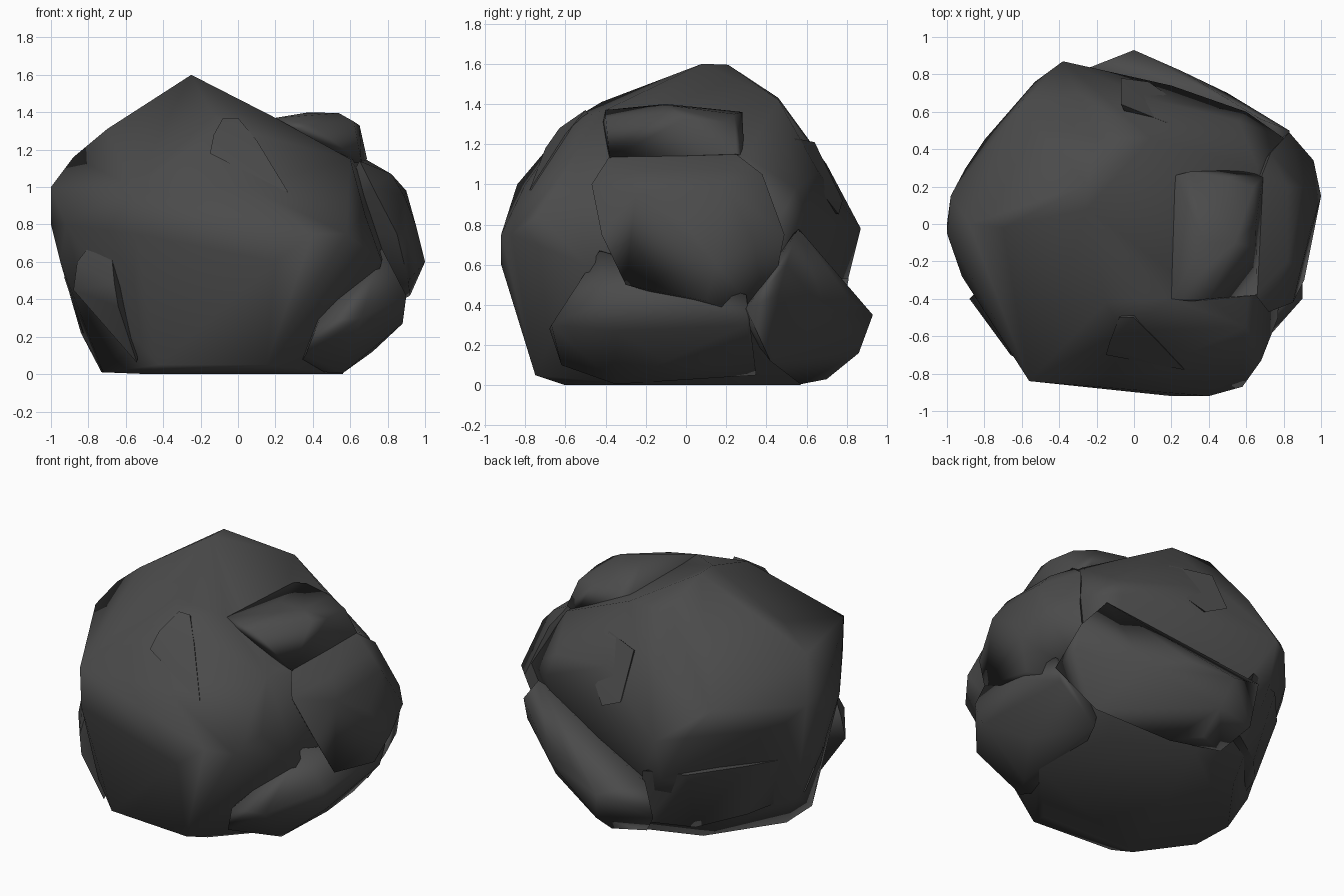
import bpy, bmesh, math

stone = bpy.data.materials.new("dark_stone")
stone.diffuse_color = (.07, .07, .07, 1)


def rock(name, pts):
    """Closed convex chunk of stone spanning a few corner points."""
    bm = bmesh.new()
    for p in pts:
        bm.verts.new(p)
    out = bmesh.ops.convex_hull(bm, input=bm.verts[:])
    loose = {g for g in out["geom_interior"] + out["geom_unused"]
             if isinstance(g, bmesh.types.BMVert)}
    bmesh.ops.delete(bm, geom=list(loose), context="VERTS")
    bmesh.ops.dissolve_limit(bm, angle_limit=math.radians(4),
                             verts=bm.verts[:], edges=bm.edges[:])
    bmesh.ops.recalc_face_normals(bm, faces=bm.faces[:])
    me = bpy.data.meshes.new(name)
    bm.to_mesh(me)
    bm.free()
    me.materials.append(stone)
    ob = bpy.data.objects.new(name, me)
    bpy.context.collection.objects.link(ob)
    bpy.ops.object.select_all(action="DESELECT")
    ob.select_set(True)
    bpy.context.view_layer.objects.active = ob
    bpy.ops.object.shade_smooth_by_angle(angle=math.radians(80))
    wn = ob.modifiers.new("soft_facets", "WEIGHTED_NORMAL")
    wn.keep_sharp = True
    return ob


# Main boulder: underside, waist, shoulders, peak
rock("boulder_body", [
    (-.48, -.58, 0), (.2, -.6, 0), (.56, -.2, 0), (.5, .35, 0),
    (0, .57, 0), (-.42, .42, 0), (-.73, 0, .01), (-.72, -.28, .01),
    (-.42, -.71, .05), (.15, -.75, .05), (-.56, -.65, .2),
    (.2, -.92, .6), (.4, -.92, .75), (-.55, -.84, .75), (.58, -.87, .75),
    (0, -.89, .72), (.68, -.73, .85), (.77, -.5, .6), (-.56, -.84, 1.0),
    (.6, -.55, 1.15), (.2, -.4, 1.37), (-.15, -.42, 1.41),
    (-.06, -.57, 1.32), (.05, -.8, 1.0),
    (-1, -.05, 1), (-1, 0, .8), (-.98, .15, .9), (-.88, .0, 1.16),
    (-.7, -.02, 1.31), (-.9, .3, .8), (-.8, .45, .8), (-.95, -.1, .6),
    (-.84, .05, .22), (-.92, -.28, .8), (-.75, -.53, .8),
    (-.38, .87, .78), (-.53, .76, .8), (-.38, .8, .5), (-.62, .62, .95),
    (-.2, .46, 1.43), (.09, .46, 1.42), (-.3, .7, 1.1), (.12, .66, 1.06),
    (.2, .74, .8), (.6, .6, .85), (.56, .55, .98), (.8, .46, .82),
    (.66, .3, 1.14), (-.25, .08, 1.6), (-.25, .21, 1.595),
])

# Raised slab on the right shoulder
rock("shoulder_slab", [
    (.2, -.4, 1.37), (.22, .26, 1.35), (.3, .28, 1.36), (.38, -.1, 1.4),
    (.54, -.1, 1.395), (.5, .24, 1.35), (.4, -.4, 1.33), (.62, -.12, 1.35),
    (.65, .0, 1.33), (.64, .2, 1.31), (.69, .25, 1.15), (.66, -.38, 1.13),
    (.6, .29, 1.14), (.25, -.42, 1.3), (.2, .2, 1.1),
])

# Swelling on the right flank
rock("right_flank", [
    (.65, -.38, 1.14), (.68, .25, 1.15), (.82, -.2, 1.07), (.82, .2, 1.07),
    (.9, .2, .98), (.89, -.25, .95), (.96, .34, .72), (.95, 0, .8),
    (1, .15, .6), (.91, -.3, .5), (.85, -.42, .75), (.72, -.47, 1),
    (.92, .1, .42), (.83, .49, .75), (.73, .38, 1.05), (.7, .4, .3),
    (.4, 0, .7),
])

# Foot at the lower right
rock("right_foot", [
    (.77, -.43, .67), (.9, -.4, .42), (.88, -.35, .27), (.77, -.5, .5),
    (.66, -.67, .3), (.43, -.68, .28), (.36, -.62, .1), (.56, -.35, .005),
    (.72, -.1, .12), (.9, .0, .42), (.86, .3, .45), (.82, .3, .3),
    (.6, .35, .05), (.3, -.3, .02), (.4, .2, .5),
])

# Ledges around the lower back
rock("rear_foot", [
    (0, .93, .35), (-.28, .82, .46), (.05, .86, .16), (.05, .7, .03),
    (.2, .57, .005), (.5, .7, .35), (.83, .46, .45), (.83, .5, .6),
    (.68, .56, .78), (.25, .82, .42), (.65, .42, .12), (-.28, .74, .2),
    (-.15, .62, .04), (.3, .2, .4), (.86, .3, .38),
])
rock("rear_left_ledge", [
    (-.25, .81, .53), (-.5, .71, .53), (-.75, .43, .55), (-.85, .22, .54),
    (-.93, -.1, .52), (-.83, -.05, .22), (-.67, .32, .17),
    (-.46, .56, .12), (-.2, .72, .15), (-.2, .2, .3),
])

# Small chips on the faces
rock("front_left_chip", [
    (-.79, -.42, .69), (-.68, -.55, .68), (-.86, -.38, .6),
    (-.88, -.4, .45), (-.77, -.53, .4), (-.64, -.71, .36),
    (-.54, -.62, .06), (-.66, -.7, .48), (-.5, -.3, .4),
])
rock("front_upper_chip", [
    (-.08, -.5, 1.37), (0, -.5, 1.37), (-.15, -.7, 1.18),
    (-.13, -.63, 1.28), (.27, -.78, .97), (.1, -.6, 1.25), (0, -.3, 1.1),
])
rock("rear_upper_chip", [
    (-.07, .64, 1.21), (.18, .54, 1.23), (.25, .58, 1.08), (.22, .66, .98),
    (.08, .76, .85), (-.07, .78, .92), (.1, .3, 1),
])
